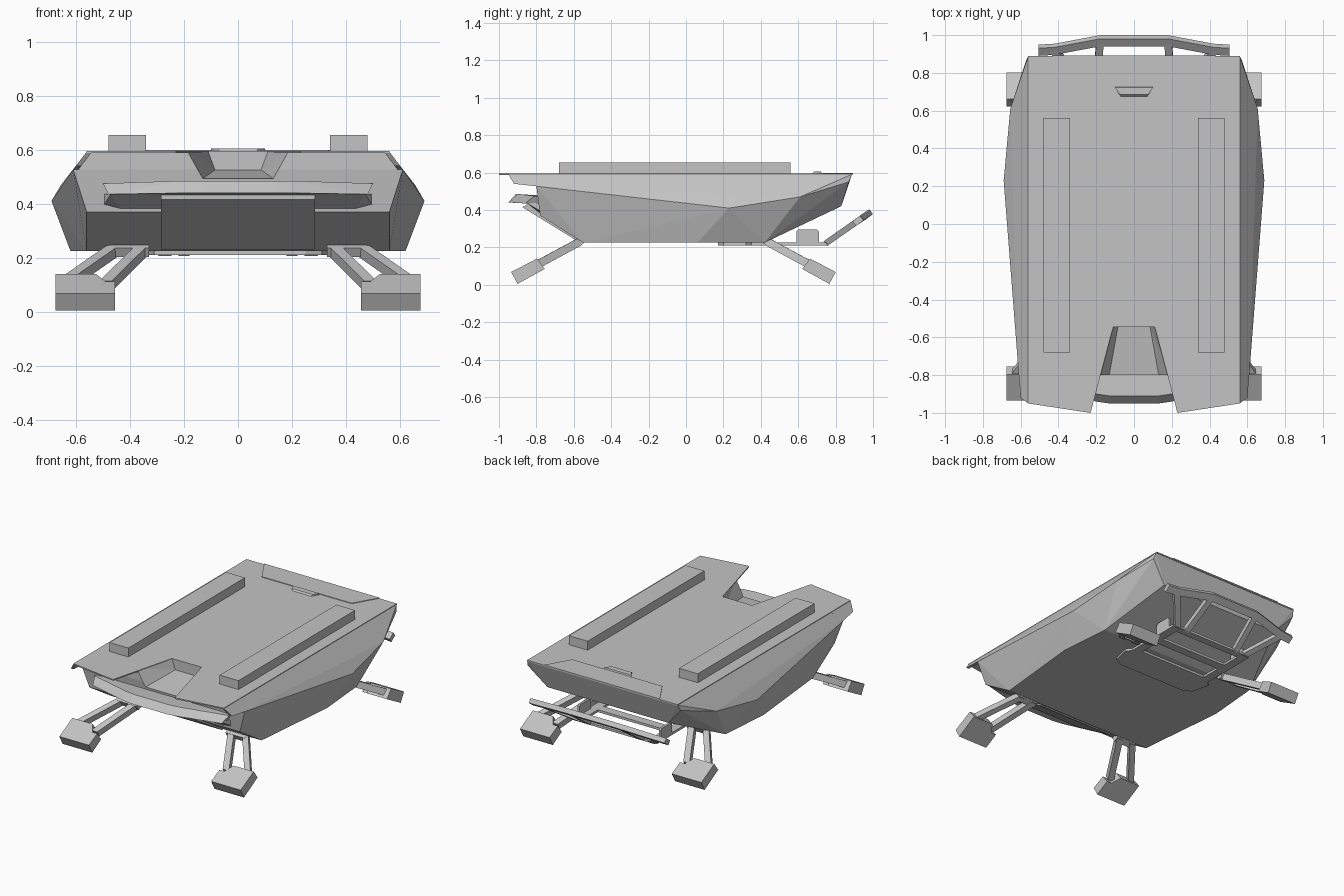
import bpy, bmesh
from mathutils import Vector

cube = bpy.data.objects.get("Cube")
if cube:
    bpy.data.objects.remove(cube, do_unlink=True)

grey = bpy.data.materials.new("plain_grey")
grey.use_nodes = True
grey.diffuse_color = (0.55, 0.55, 0.55, 1)
grey.node_tree.nodes["Principled BSDF"].inputs["Base Color"].default_value = (0.55, 0.55, 0.55, 1)


def finish(name, bm):
    bmesh.ops.recalc_face_normals(bm, faces=bm.faces)
    mesh = bpy.data.meshes.new(name)
    bm.to_mesh(mesh)
    bm.free()
    mesh.materials.append(grey)
    obj = bpy.data.objects.new(name, mesh)
    bpy.context.collection.objects.link(obj)
    return obj


def hull(name, points, mirror=False):
    """Faceted solid wrapped around points, optionally mirrored in x."""
    bm = bmesh.new()
    pts = [Vector(p) for p in points]
    if mirror:
        pts += [Vector((-p.x, p.y, p.z)) for p in pts]
    for p in pts:
        bm.verts.new(p)
    bmesh.ops.convex_hull(bm, input=bm.verts)
    bmesh.ops.delete(bm, geom=[v for v in bm.verts if not v.link_faces], context='VERTS')
    bmesh.ops.dissolve_limit(bm, angle_limit=0.02, verts=bm.verts, edges=bm.edges)
    return finish(name, bm)


def box(name, x0, x1, y0, y1, z0, z1):
    return hull(name, [(x, y, z) for x in (x0, x1) for y in (y0, y1) for z in (z0, z1)])


def plate(name, outline, z0, z1):
    """Flat plate from the +x half of a symmetric outline."""
    bm = bmesh.new()
    ring = outline + [(-x, y) for x, y in reversed(outline)]
    face = bm.faces.new([bm.verts.new((x, y, z0)) for x, y in ring])
    ext = bmesh.ops.extrude_face_region(bm, geom=[face])
    verts = [v for v in ext["geom"] if isinstance(v, bmesh.types.BMVert)]
    bmesh.ops.translate(bm, verts=verts, vec=(0, 0, z1 - z0))
    return finish(name, bm)


def bar(name, a, b, side, up):
    """Bar between two points with given half-width and half-height vectors."""
    s, u = Vector(side), Vector(up)
    return hull(name, [Vector(e) + i * s + j * u for e in (a, b) for i in (-1, 1) for j in (-1, 1)])


# Main body, widest at the flank crease
body = hull("body", [
    (.56, -.8, .591), (.56, .888, .591), (.61, -.8, .527), (.69, .23, .41),
    (.655, .61, .47), (.57, .87, .55), (.45, .83, .42), (.59, .42, .225),
    (.62, .06, .225), (.56, -.55, .225), (.56, -.78, .37)], True)

# Tapered pocket cut into the front of the body
cutter = hull("pocket_cutter", [
    (.15, -.545, .7), (.085, -.545, .525), (.185, -1.1, .455), (.32, -1.1, .7)], True)
cutter.hide_render = True
mod = body.modifiers.new("pocket", 'BOOLEAN')
mod.object = cutter
mod.operation = 'DIFFERENCE'
mod.solver = 'EXACT'
bpy.context.view_layer.objects.active = body
body.select_set(True)
bpy.ops.object.modifier_apply(modifier=mod.name)
bpy.data.objects.remove(cutter, do_unlink=True)

# Deck with notched overhanging front
plate("deck", [(.11, -.545), (.23, -1), (.56, -.95), (.56, .89)], .587, .595)
plate("rear_deck_panel", [(.335, .73), (.43, .892)], .592, .599)
hull("rear_latch", [(.07, .675, .594), (.075, .685, .605), (.1, .722, .605), (.1, .727, .594)], True)

for s, side in ((1, "left"), (-1, "right")):
    # Roof rails
    x = sorted((s * .34, s * .48))
    box(side + "_rail", x[0], x[1], -.68, .56, .59, .655)
    # Flank skin running forward past the body
    skin = [(.56, -.95, .592), (.6, -.92, .54), (.614, -.75, .521), (.56, -.75, .592)]
    hull(side + "_cheek", [(s * (px - d), py, pz) for px, py, pz in skin for d in (0, .02)])

# Front bumper and the nose beneath it
hull("front_bumper", [
    (.13, -.91, .485), (.13, -.95, .44), (.2, -.94, .44), (.2, -.9, .485),
    (.5, -.81, .475), (.48, -.86, .435), (.48, -.74, .435), (.5, -.74, .475)], True)
hull("front_nose", [
    (.47, -.85, .436), (.5, -.77, .436), (.5, -.77, .39), (.4, -.7, .32),
    (.3, -.7, .32), (.4, -.6, .36)], True)
hull("front_skid_plate", [
    (.285, -.875, .415), (.285, -.84, .435), (.285, -.575, .23), (.285, -.54, .25)], True)

# Four splayed legs, each a pair of struts ending in a tilted stepped foot
sole = [(-.935, .068), (-.9, .005)]
tall = [(-.755, .085), (-.797, .14)]
short = [(-.805, .058), (-.847, .112)]
for end, k in (("front", 1), ("rear", -1)):
    def fy(y):
        return y if k == 1 else -.134 - y
    for s, side in ((1, "left"), (-1, "right")):
        tag = f"{end}_{side}"

        def across(sections):
            return [(s * x, fy(y), z) for x, section in sections for y, z in section]

        hull(tag + "_foot", across([(.49, sole + short), (.525, sole + tall), (.675, sole + tall)]))
        hull(tag + "_foot_step", across([(.455, sole + short), (.49, sole + short)]))
        for part, low, high, y, z in (("outer", .63, .455, -.79, .11), ("inner", .49, .352, -.82, .095)):
            bar(f"{tag}_{part}_strut", (s * low, fy(y), z), (s * high, fy(-.565), .232),
                (.023, 0, 0), (0, -.01 * k, .019))
        bar(tag + "_leg_bracket", (s * .33, fy(-.575), .23), (s * .475, fy(-.575), .23),
            (0, .02, .01 * k), (0, -.01 * k, .017))

# Belly plate that carries the rear guard
plate("belly_plate", [(.25, .17), (.31, .2), (.34, .32), (.28, .38)], .21, .226)
plate("belly_crossbar", [(.28, .52), (.28, .58)], .21, .226)
plate("guard_crossbar", [(.3, .71), (.3, .76)], .21, .226)

# Rear guard: sloped open frame with a kinked top bar
slope = Vector((0, .8, .6)) * .025
normal = Vector((0, -.6, .8)) * .016
bar("guard_top", (-.18, .97, .376), (.18, .97, .376), slope, normal)
for s, side in ((1, "left"), (-1, "right")):
    bar(side + "_guard_shoulder", (s * .18, .97, .376), (s * .42, .925, .346), slope, normal)
    bar(side + "_guard_tip", (s * .42, .925, .346), (s * .505, .92, .342), slope, normal)
    bar(side + "_guard_post", (s * .18, .96, .37), (s * .2, .745, .22), (.02, 0, 0), normal)
    bar(side + "_guard_brace", (s * .43, .925, .346), (s * .27, .745, .22), (.024, 0, 0), normal)
    bar(side + "_belly_arm", (s * .28, .35, .218), (s * .28, .75, .218), (.03, 0, 0), (0, 0, .008))
    hull(side + "_guard_flange", [(s * x, y, z) for x in (.295, .31) for y, z in
         ((.59, .215), (.59, .285), (.6, .295), (.7, .295), (.71, .285), (.71, .215))])
